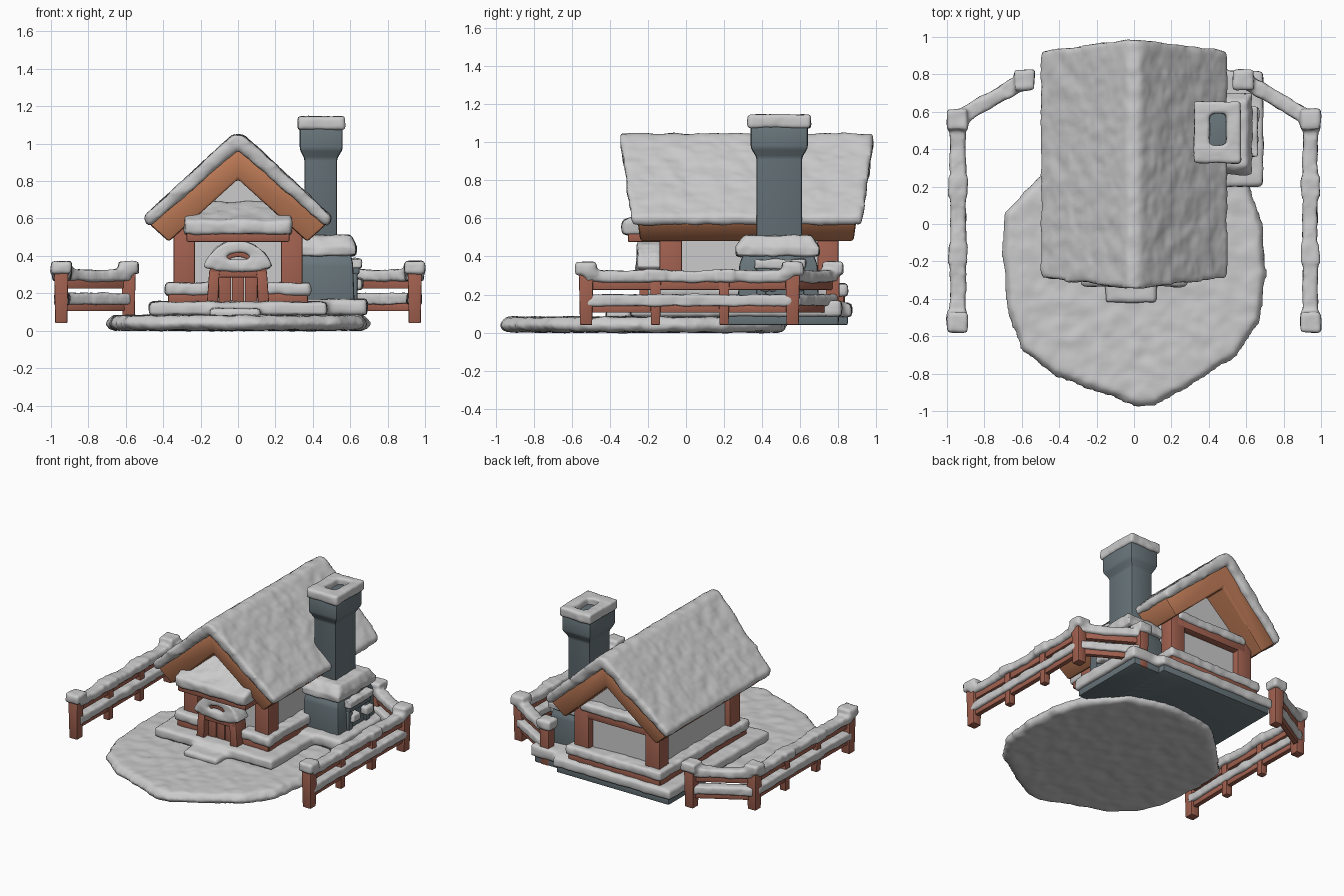
import bpy, bmesh, math
from mathutils import Vector

if "Cube" in bpy.data.objects:
    bpy.data.objects.remove(bpy.data.objects["Cube"])


def material(name, rgb):
    m = bpy.data.materials.new(name)
    m.diffuse_color = (*rgb, 1)
    m.use_nodes = True
    m.node_tree.nodes["Principled BSDF"].inputs["Base Color"].default_value = m.diffuse_color
    return m


WOOD = material("red_wood", (0.36, 0.12, 0.08))
ROOF = material("roof_wood", (0.55, 0.21, 0.10))
STONE = material("blue_stone", (0.14, 0.18, 0.20))
CLOUDS = bpy.data.textures.new("snow_lumps", 'CLOUDS')
CLOUDS.noise_scale = 0.09


def loft(bm, *loops):
    """Closed solid through matching loops of 3D points."""
    rings = [[bm.verts.new(p) for p in loop] for loop in loops]
    n = len(rings[0])
    for a, b in zip(rings, rings[1:]):
        for i in range(n):
            bm.faces.new((a[i], a[(i + 1) % n], b[(i + 1) % n], b[i]))
    bm.faces.new(rings[0][::-1])
    bm.faces.new(rings[-1])


def rect(x0, x1, y0, y1, z):
    return [(x0, y0, z), (x1, y0, z), (x1, y1, z), (x0, y1, z)]


def box(bm, x0, x1, y0, y1, z0, z1):
    loft(bm, rect(x0, x1, y0, y1, z0), rect(x0, x1, y0, y1, z1))


def xz_prism(bm, profile, y0, y1):
    loft(bm, [(x, y0, z) for x, z in profile], [(x, y1, z) for x, z in profile])


def beam(bm, p, q, w, z0, z1, sag=0.0):
    p, q = Vector((*p, 0)), Vector((*q, 0))
    d = (q - p).normalized()
    s = Vector((-d.y, d.x, 0)) * w / 2
    up = Vector((0, 0, 1))
    loops = []
    for t in (0, 0.5, 1):
        c = p.lerp(q, t) - up * (sag if t == 0.5 else 0)
        loops.append([c - s + up * z0, c + s + up * z0, c + s + up * z1, c - s + up * z1])
    loft(bm, *loops)


def finish(bm, name, mat=None, bevel=0.008):
    bmesh.ops.recalc_face_normals(bm, faces=bm.faces)
    if bevel:
        edges = [e for e in bm.edges if e.calc_face_angle(0) > 0.3]
        bmesh.ops.bevel(bm, geom=edges, offset=bevel, segments=2, profile=0.5, affect='EDGES')
    me = bpy.data.meshes.new(name)
    bm.to_mesh(me)
    bm.free()
    ob = bpy.data.objects.new(name, me)
    bpy.context.collection.objects.link(ob)
    if mat:
        me.materials.append(mat)
    return ob


def snow(bm, name, voxel=0.014, lumps=0.022, smooth=5):
    """Melt rough blocks together into soft lumpy snow."""
    ob = finish(bm, name, None, 0)
    r = ob.modifiers.new("melt", 'REMESH')
    r.mode, r.voxel_size, r.use_smooth_shade = 'VOXEL', voxel, True
    s = ob.modifiers.new("soften", 'SMOOTH')
    s.factor, s.iterations = 0.5, smooth
    d = ob.modifiers.new("lumps", 'DISPLACE')
    d.texture, d.strength, d.mid_level = CLOUDS, lumps, 0.45
    return ob


def arc(r0, r1, a0, a1, cz, n=12):
    angs = [math.radians(a0 + (a1 - a0) * i / n) for i in range(n + 1)]
    return ([(r1 * math.cos(a), cz + r1 * math.sin(a)) for a in angs]
            + [(r0 * math.cos(a), cz + r0 * math.sin(a)) for a in reversed(angs)])


# snowy ground patch
edge = [(-.69, .06), (-.70, -.15), (-.675, -.45), (-.60, -.67), (-.42, -.81), (-.2, -.89), (.03, -.975),
        (.12, -.965), (.3, -.86), (.55, -.70), (.67, -.52), (.70, -.27), (.68, 0), (.61, .22), (.4, .45),
        (.1, .53), (-.25, .48), (-.48, .28)]
bm = bmesh.new()
loft(bm, [(x * .98, y * .98, .004) for x, y in edge], [(x * 1.01, y * 1.01, .04) for x, y in edge],
     [(x * .97, y * .97, .08) for x, y in edge])
snow(bm, "ground_snow", 0.019, 0.02, 4)

# stone foundation and its snow cover
bm = bmesh.new()
box(bm, -.455, .455, -.27, .85, .04, .11)
box(bm, .3, .665, .22, .80, .04, .115)
finish(bm, "foundation", STONE)
bm = bmesh.new()
box(bm, -.475, .475, -.29, .87, .085, .155)
box(bm, .3, .69, .2, .82, .085, .168)
box(bm, -.15, .12, -.42, -.25, .07, .12)
snow(bm, "foundation_snow", 0.018, 0.015, 4)

# house walls
bm = bmesh.new()
xz_prism(bm, [(-.3, .12), (.3, .12), (.3, .56), (0, .84), (-.3, .56)], -.09, .75)
finish(bm, "walls", None, 0)

# corner posts, sills and gable beams
bm = bmesh.new()
for s in (-1, 1):
    for y0, y1 in ((-.14, -.02), (.69, .80)):
        box(bm, *sorted((s * .23, s * .345)), y0, y1, .12, .56)
    box(bm, *sorted((s * .3, s * .375)), -.17, .83, .14, .205)
    box(bm, *sorted((s * .15, s * .37)), -.18, -.1, .14, .205)
box(bm, -.37, .37, .76, .835, .14, .205)
box(bm, -.3, .3, .73, .80, .47, .535)
box(bm, -.275, .275, -.305, -.1, .475, .53)
finish(bm, "timber_frame", WOOD)

# snow on sills and gable beams
bm = bmesh.new()
for s in (-1, 1):
    box(bm, *sorted((s * .29, s * .385)), -.19, .85, .19, .255)
    box(bm, *sorted((s * .15, s * .385)), -.195, -.08, .19, .255)
box(bm, -.385, .385, .74, .85, .19, .255)
box(bm, -.29, .29, .72, .815, .52, .585)
snow(bm, "sill_snow")
bm = bmesh.new()
prof = [(-.335, .515), (-.335, .585), (-.27, .61), (-.1, .69), (-.07, .69), (-.07, .515)]
loft(bm, [(-.285, y, z) for y, z in prof], [(.285, y, z) for y, z in prof])
snow(bm, "canopy_snow")


# roof with raked gable ends
def roof_loops(profile, grow):
    lo = [(x, -.24 - grow - (z - .48) * .14, z) for x, z in profile]
    hi = [(x, .88 + grow + (z - .48) * .14, z) for x, z in profile]
    return lo, hi


bm = bmesh.new()
loft(bm, *roof_loops([(-.475, .57), (0, .985), (.475, .57), (.37, .475), (0, .81), (-.37, .475)], 0))
finish(bm, "roof", ROOF, 0.015)
bm = bmesh.new()
loft(bm, *roof_loops([(-.475, .555), (-.505, .605), (-.03, 1.045), (.03, 1.045), (.505, .605), (.475, .555),
                      (0, .965)], .03))
snow(bm, "roof_snow", 0.018, 0.02, 4)

# arched door
bm = bmesh.new()
for s in (-1, 1):
    loft(bm, rect(s * .137 - .03, s * .137 + .03, -.245, -.13, .14),
         rect(s * .127 - .027, s * .127 + .027, -.245, -.13, .32))
xz_prism(bm, arc(.1, .155, 0, 180, .295), -.245, -.13)
box(bm, -.13, .13, -.24, -.2, .285, .335)
for x in (-.07, 0, .07):
    box(bm, x - .033, x + .033, -.2, -.15, .14, .38)
finish(bm, "door", WOOD, 0.005)
bm = bmesh.new()
xz_prism(bm, arc(.13, .19, 15, 165, .29), -.255, -.13)
box(bm, -.12, .12, -.26, -.18, .32, .38)
snow(bm, "door_snow", 0.012)

# chimney
bm = bmesh.new()
loft(bm, rect(.335, .625, .27, .70, .1), rect(.335, .615, .28, .69, .36), rect(.35, .59, .32, .65, .46))
box(bm, .59, .65, .37, .62, .30, .35)
for y in (.37, .57):
    box(bm, .59, .64, y, y + .05, .14, .31)
loft(bm, rect(.355, .53, .37, .61, .42), rect(.355, .53, .37, .61, .92), rect(.33, .56, .34, .64, .97),
     rect(.33, .56, .34, .64, 1.10))
finish(bm, "chimney", STONE, 0.012)
bm = bmesh.new()
loft(bm, rect(.325, .63, .265, .70, .40), rect(.325, .63, .265, .70, .45), rect(.345, .6, .31, .66, .51))
snow(bm, "chimney_base_snow")
bm = bmesh.new()
box(bm, .59, .665, .36, .63, .335, .385)
for y in (.43, .58):
    box(bm, .6, .665, y - .04, y + .04, .22, .28)
snow(bm, "mantel_snow", 0.012)
bm = bmesh.new()
for y0, y1 in ((.325, .42), (.59, .655)):
    box(bm, .32, .57, y0, y1, 1.075, 1.145)
for x0, x1 in ((.32, .405), (.495, .57)):
    box(bm, x0, x1, .325, .655, 1.075, 1.145)
snow(bm, "chimney_top_snow", 0.012, 0.015)

# fences on both sides
for s, side in ((-1, "left"), (1, "right")):
    pts = [(s * x, y) for x, y in ((.945, -.525), (.94, -.16), (.94, .20), (.945, .56), (.585, .77))]
    wood, cover = bmesh.new(), bmesh.new()
    for i, (x, y) in enumerate(pts):
        tall = i in (0, 3, 4)
        b, t, top = (.032, .038, .33) if tall else (.024, .028, .29)
        loft(wood, rect(x - b, x + b, y - b, y + b, .04), rect(x - t, x + t, y - t, y + t, top))
        c = .054 if tall else .05
        box(cover, x - c, x + c, y - c, y + c, top - .025, top + .042)
    for p, q in zip(pts, pts[1:]):
        beam(wood, p, q, .035, .225, .285)
        beam(wood, p, q, .035, .105, .15)
        beam(cover, p, q, .08, .27, .33, .008)
        beam(cover, p, q, .075, .14, .2)
    finish(wood, side + "_fence", WOOD, 0.005)
    snow(cover, side + "_fence_snow", 0.013, 0.018, 4)

# smooth shading with crisp edges
for ob in bpy.context.scene.objects:
    ob.select_set(True)
    bpy.context.view_layer.objects.active = ob
bpy.ops.object.shade_smooth_by_angle(angle=math.radians(35))
